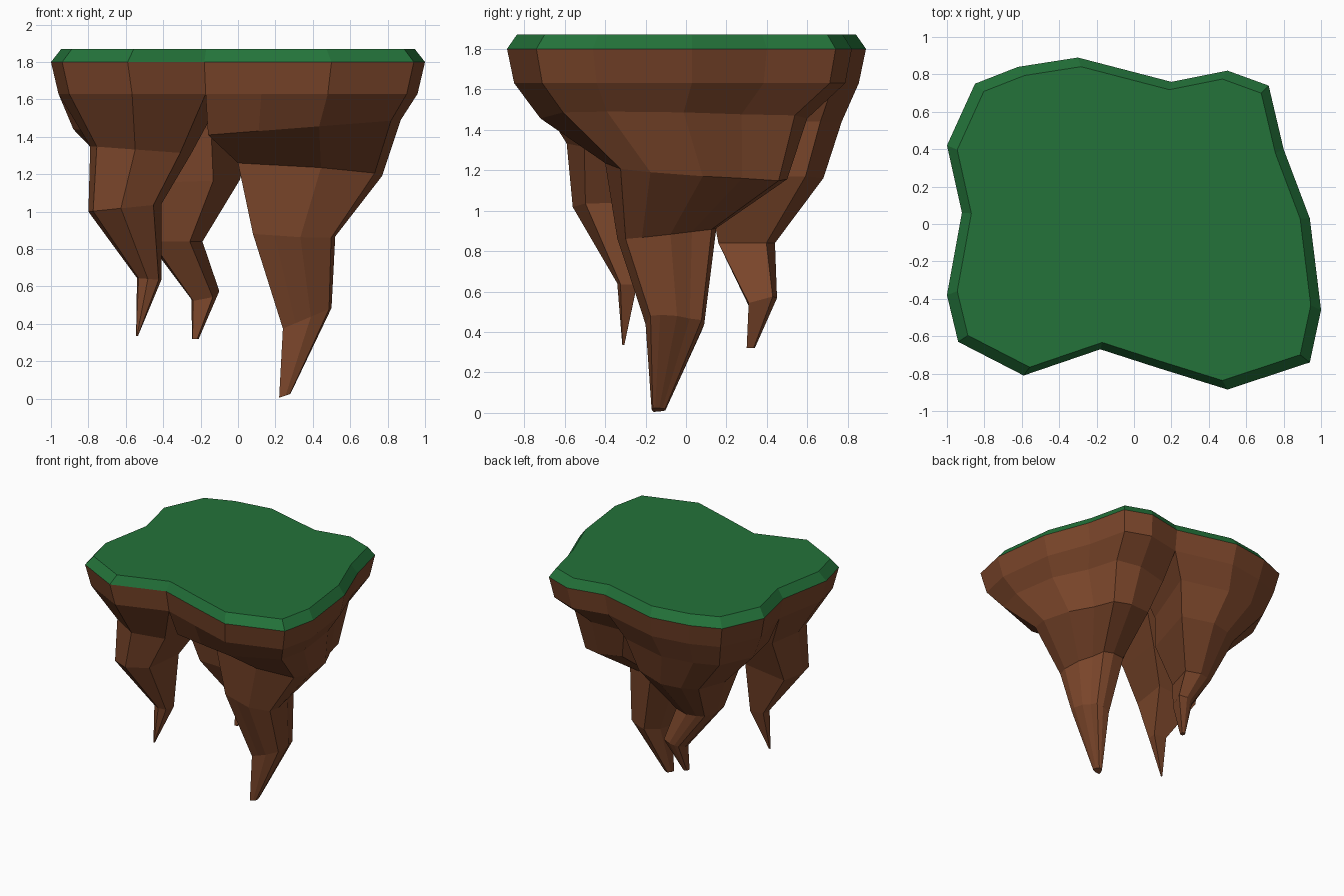
import bpy, bmesh

if "Cube" in bpy.data.objects:
    bpy.data.objects.remove(bpy.data.objects["Cube"])

# Plan outline of the island, clockwise from the front notch
A, B, C, MID = (-0.18, -0.67), (-0.92, 0.06), (0.20, 0.76), (-0.08, 0.04)
FRONT_LEFT = [(-0.59, -0.81), (-0.94, -0.63), (-1.0, -0.38)]
BACK_LEFT = [(-1.0, 0.42), (-0.85, 0.75), (-0.62, 0.84), (-0.30, 0.89)]
RIGHT = [(0.50, 0.82), (0.72, 0.74), (0.80, 0.40), (0.94, 0.03),
         (1.0, -0.46), (0.94, -0.74), (0.50, -0.885), (0.13, -0.77)]
OUTLINE = [A] + FRONT_LEFT + [B] + BACK_LEFT + [C] + RIGHT


def material(name, colour):
    m = bpy.data.materials.new(name)
    m.diffuse_color = (*colour, 1)
    m.use_nodes = True
    m.node_tree.nodes["Principled BSDF"].inputs["Base Color"].default_value = m.diffuse_color
    return m


GRASS = material("grass_green", (0.017, 0.17, 0.042))
SOIL = material("soil_brown", (0.20, 0.062, 0.024))


def loft(name, rings, mat):
    """Join stacked rings of equal length into a closed flat-shaded solid."""
    bm = bmesh.new()
    loops = [[bm.verts.new(p) for p in ring] for ring in rings]
    n = len(loops[0])
    for a, b in zip(loops, loops[1:]):
        for i in range(n):
            j = (i + 1) % n
            bm.faces.new((a[i], a[j], b[j], b[i]))
    bm.faces.new(loops[0])
    bm.faces.new(loops[-1])
    bmesh.ops.recalc_face_normals(bm, faces=bm.faces)
    me = bpy.data.meshes.new(name)
    bm.to_mesh(me)
    bm.free()
    me.materials.append(mat)
    ob = bpy.data.objects.new(name, me)
    bpy.context.collection.objects.link(ob)
    return ob


def scaled(pts, s, z):
    return [(x * s, y * s, z) for x, y in pts]


def lobe(name, sector, levels):
    """Hanging root: the sector outline refitted to a box at every level.
    Level: x0, x1, y0, y1, z, tilt along x, tilt along y."""
    xs, ys = [p[0] for p in sector], [p[1] for p in sector]
    rings = [scaled(sector, 0.96, 1.63)]
    for x0, x1, y0, y1, z, tx, ty in levels:
        ring = []
        for x, y in sector:
            u = (x - min(xs)) / (max(xs) - min(xs))
            v = (y - min(ys)) / (max(ys) - min(ys))
            ring.append((x0 + u * (x1 - x0), y0 + v * (y1 - y0),
                         z + tx * (u - 0.5) + ty * (v - 0.5)))
        rings.append(ring)
    return loft(name, rings, SOIL)


# Grass slab with bevelled rim, and the soil band below it
loft("grass_top", [scaled(OUTLINE, 0.945, 1.87), scaled(OUTLINE, 1, 1.8)], GRASS)
loft("soil_band", [scaled(OUTLINE, 1, 1.8), scaled(OUTLINE, 0.96, 1.63)], SOIL)

# Three hanging rock roots
lobe("right_root", [C] + RIGHT + [A, MID], [
    (-0.16, 0.87, -0.72, 0.60, 1.45, 0.08, 0.0),
    (0.00, 0.77, -0.40, 0.50, 1.20, -0.06, -0.08),
    (0.08, 0.52, -0.34, 0.15, 0.89, -0.02, 0.05),
    (0.24, 0.50, -0.20, 0.09, 0.43, 0.11, 0.0),
    (0.22, 0.28, -0.17, -0.10, 0.015, 0.02, 0.0)])
lobe("front_left_root", [A] + FRONT_LEFT + [B, MID], [
    (-0.79, -0.25, -0.59, -0.05, 1.33, -0.04, 0.0),
    (-0.80, -0.41, -0.56, -0.17, 1.02, 0.04, 0.0),
    (-0.54, -0.41, -0.34, -0.24, 0.64, -0.01, 0.0),
    (-0.545, -0.535, -0.315, -0.305, 0.335, 0.0, 0.0)])
lobe("back_left_root", [B] + BACK_LEFT + [C, MID], [
    (-0.88, 0.08, 0.08, 0.77, 1.44, 0.0, 0.0),
    (-0.60, 0.01, 0.10, 0.68, 1.16, 0.02, 0.0),
    (-0.48, -0.19, 0.16, 0.44, 0.84, 0.0, 0.0),
    (-0.25, -0.10, 0.31, 0.45, 0.55, 0.03, 0.03),
    (-0.245, -0.21, 0.30, 0.34, 0.32, 0.0, 0.0)])
